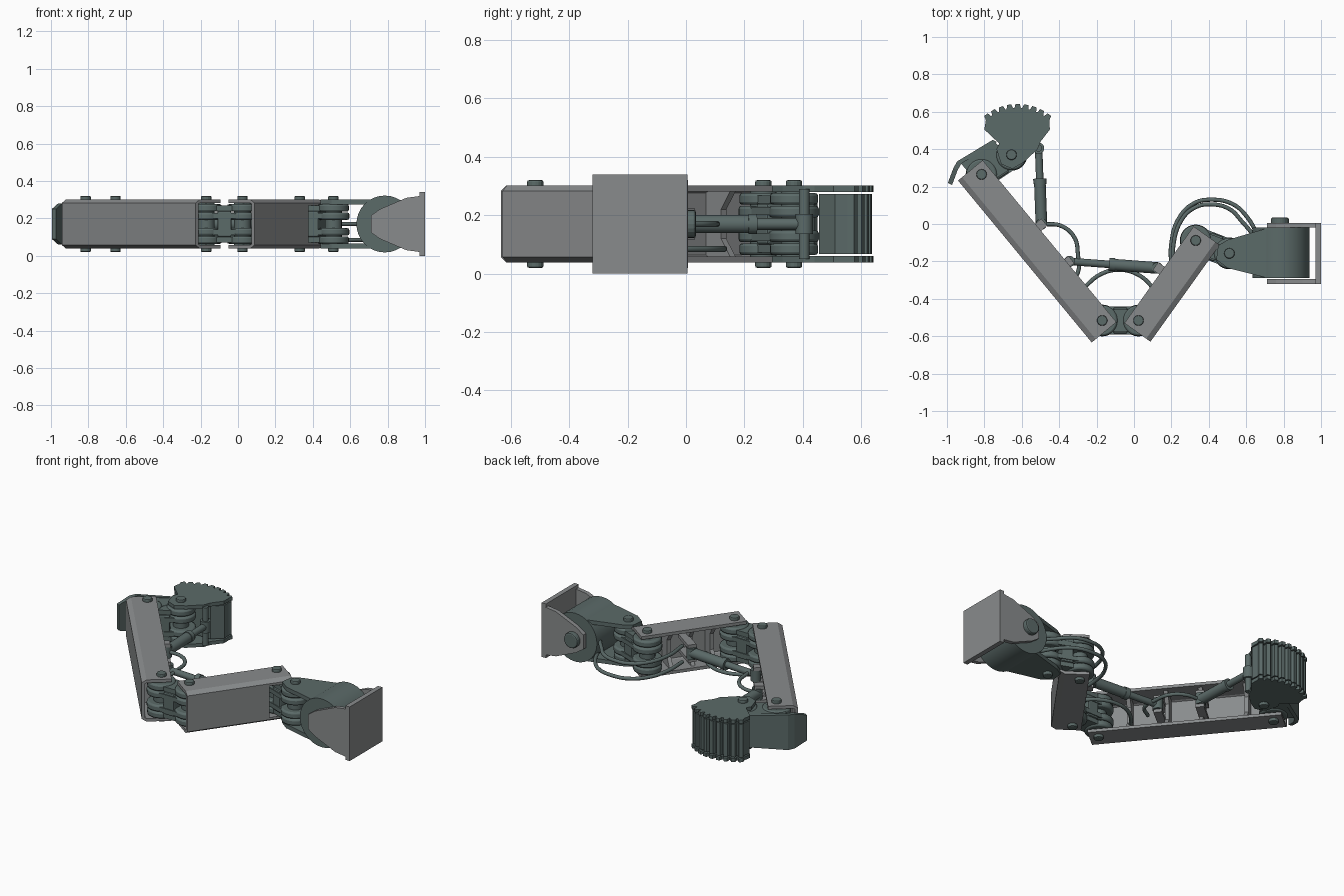
import bpy, bmesh
from math import sin, cos, pi, radians
from mathutils import Vector, Matrix

if "Cube" in bpy.data.objects:
    bpy.data.objects.remove(bpy.data.objects["Cube"])

def material(name, col):
    m = bpy.data.materials.new(name)
    m.diffuse_color = (*col, 1)
    m.use_nodes = True
    m.node_tree.nodes["Principled BSDF"].inputs["Base Color"].default_value = m.diffuse_color
    return m

LIGHT = material("shell_grey", (0.25, 0.26, 0.265))
DARK = material("joint_grey_green", (0.105, 0.145, 0.14))
MID = 0.17  # mid plane height; everything mirrors about it

def finish(name, bm, mat, bevel=0, smooth=False):
    bmesh.ops.recalc_face_normals(bm, faces=bm.faces)
    me = bpy.data.meshes.new(name)
    bm.to_mesh(me)
    bm.free()
    ob = bpy.data.objects.new(name, me)
    bpy.context.collection.objects.link(ob)
    me.materials.append(mat)
    if bevel:
        b = ob.modifiers.new("bevel", 'BEVEL')
        b.width, b.segments, b.limit_method = bevel, 2, 'ANGLE'
    if smooth:
        bpy.context.view_layer.objects.active = ob
        ob.select_set(True)
        bpy.ops.object.shade_smooth_by_angle(angle=radians(35))
        ob.select_set(False)
    return ob

def prism(name, pts, a, b, mat, to3d=lambda p, t: (p[0], p[1], t), bevel=0, smooth=False):
    """Extrude a 2D profile from a to b; to3d maps (point, height) to space."""
    bm = bmesh.new()
    lo, hi = ([bm.verts.new(to3d(p, t)) for p in pts] for t in (a, b))
    bm.faces.new(lo)
    bm.faces.new(hi)
    n = len(pts)
    for i in range(n):
        bm.faces.new((lo[i], lo[(i + 1) % n], hi[(i + 1) % n], hi[i]))
    return finish(name, bm, mat, bevel, smooth)

def along_y(p, t):
    return (p[0], t, p[1])

def mirrored(name, pts, d0, d1, mat, bevel=0, smooth=False):
    """Same profile above and below the mid plane."""
    for tag, s in (("upper", 1), ("lower", -1)):
        prism(f"{name}_{tag}", pts, MID + s * d0, MID + s * d1, mat, bevel=bevel, smooth=smooth)

def circle(c, r, n=28):
    return [(c[0] + r * cos(2 * pi * i / n), c[1] + r * sin(2 * pi * i / n)) for i in range(n)]

def rod(name, p, q, r, mat=DARK, n=20):
    p, q = Vector(p), Vector(q)
    bm = bmesh.new()
    rot = (q - p).to_track_quat('Z', 'Y').to_matrix().to_4x4()
    bmesh.ops.create_cone(bm, cap_ends=True, segments=n, radius1=r, radius2=r, depth=(q - p).length,
                          matrix=Matrix.Translation((p + q) / 2) @ rot)
    return finish(name, bm, mat, smooth=True)

# Channel arms: U section swept between pivots, open towards the inside of the bend
def arm(name, a, b, open_sign, cut, ribs):
    a, b = Vector(a), Vector(b)
    u = (b - a).normalized()
    v = Vector((-u.y, u.x)) * open_sign
    L = (b - a).length
    def swept(p, t):
        q = a + u * t + v * p[0]
        return (q.x, q.y, MID + p[1])
    for tag, s in (("upper", 1), ("lower", -1)):
        flange = [(0.053, 0.131 * s), (0.053, 0.112 * s), (-0.09, 0.112 * s),
                  (-0.118, 0.098 * s), (-0.118, 0.113 * s), (-0.09, 0.131 * s)]
        prism(f"{name}_{tag}_flange", flange, -0.055, L + 0.055, LIGHT, swept)
    wall = [(-0.118, -0.113), (-0.118, 0.113), (-0.1, 0.113), (-0.1, -0.113)]
    prism(f"{name}_back_wall", wall, -0.055, L + 0.055 - cut, LIGHT, swept)
    for t in ribs:
        rib = [(-0.1, -0.112), (-0.1, 0.112), (0.03, 0.112), (-0.02, 0.05), (-0.02, -0.05), (0.03, -0.112)]
        prism(f"{name}_rib", rib, t - 0.012, t + 0.012, LIGHT, swept)

ANKLE, FOOT = (-0.815, 0.265), (-0.655, 0.37)
KNEE_A, KNEE_B = (-0.17, -0.516), (0.024, -0.516)
ELBOW, WRIST = (0.33, -0.088), (0.51, -0.157)
arm("long_arm", ANKLE, KNEE_A, 1, 0, (0.16, 0.42, 0.62, 0.84))
arm("short_arm", KNEE_B, ELBOW, 1, 0.14, (0.13, 0.26, 0.39))

# Double pivot links: stacked discs, a bridge and through bolts
def link(name, a, b, r=0.085):
    a, b = Vector(a), Vector(b)
    u = (b - a).normalized()
    v = Vector((-u.y, u.x))
    for i, c in enumerate((a, b)):
        for d0, d1, k in ((0.022, 0.062, 1), (0.066, 0.106, 0.97)):
            mirrored(f"{name}_disc_{i}", circle(c, r * k), d0, d1, DARK, 0.01, True)
        rod(f"{name}_core_{i}", (*c, 0.05), (*c, 0.29), 0.045)
        for s in (-1, 1):
            prism(f"{name}_bolt_{i}", circle(c, 0.028, 16), MID + s * 0.1, MID + s * 0.15, DARK, bevel=0.006)
    for tag, d0, d1, w in (("bridge", 0.03, 0.058, 0.075), ("cheek", 0.07, 0.098, 0.06)):
        mirrored(f"{name}_{tag}", [tuple(p) for p in (a + v * w, b + v * w, b - v * w, a - v * w)], d0, d1, DARK)
    m0, m1 = a + u * 0.06, b - u * 0.06
    prism(f"{name}_hub", [tuple(p) for p in (m0 + v * 0.07, m1 + v * 0.07, m1 - v * 0.07, m0 - v * 0.07)],
          MID - 0.07, MID + 0.07, DARK, bevel=0.008)

link("ankle_link", ANKLE, FOOT)
link("knee_link", KNEE_A, KNEE_B)
link("wrist_link", ELBOW, WRIST)

# Toothed foot: ribbed pad between two scalloped side plates
def toothed(r_out, r_in, n=9):
    pts, step = [], 84 / n
    for i in range(n):
        for f, r in ((0.08, r_in), (0.25, r_out), (0.75, r_out), (0.92, r_in)):
            t = radians(132 - (i + f) * step)
            pts.append((-0.622 + r * cos(t), 0.362 + r * sin(t)))
    return pts
root = [(-0.45, 0.505), (-0.5, 0.44), (-0.515, 0.4), (-0.59, 0.33), (-0.65, 0.295),
        (-0.71, 0.32), (-0.735, 0.4), (-0.72, 0.43), (-0.8, 0.505)]
mirrored("foot_plate", toothed(0.28, 0.258) + root, 0.11, 0.132, DARK)
prism("foot_pad", toothed(0.276, 0.255) + [(-0.45, 0.51), (-0.51, 0.455), (-0.74, 0.455), (-0.8, 0.51)],
      0.067, 0.273, DARK)
rod("foot_rod_pin", (-0.51, 0.405, 0.05), (-0.51, 0.405, 0.29), 0.018)

# Heel guard: bent plate with tapering ends and side webs
bm = bmesh.new()
rows = []
for x, y, h in ((-0.755, 0.45, 0.1), (-0.945, 0.335, 0.11), (-0.965, 0.3, 0.108), (-0.995, 0.22, 0.08)):
    rows.append([bm.verts.new((x + dx, y - dy, MID + s * h))
                 for dx, dy, s in ((0, 0, -1), (0, 0, 1), (0.022, 0.012, 1), (0.022, 0.012, -1))])
for r0, r1 in zip(rows, rows[1:]):
    for i in range(4):
        j = (i + 1) % 4
        bm.faces.new((r0[i], r0[j], r1[j], r1[i]))
bm.faces.new(rows[0])
bm.faces.new(rows[-1])
finish("heel_guard", bm, DARK)
mirrored("heel_web", [(-0.755, 0.445), (-0.935, 0.335), (-0.88, 0.27), (-0.75, 0.28), (-0.7, 0.4)],
         0.075, 0.1, DARK)

# Hydraulic rams: barrel, rod, end eyes and anchor pins
def ram(name, rod_end, barrel_end, split):
    p, q = Vector((*rod_end, MID)), Vector((*barrel_end, MID))
    m = p.lerp(q, split)
    rod(name + "_rod", p, m, 0.02)
    rod(name + "_barrel", m, q, 0.031)
    rod(name + "_collar", m, m.lerp(q, 0.12), 0.035)
    for tag, e in (("rod", p), ("barrel", q)):
        rod(f"{name}_{tag}_eye", e - Vector((0, 0, 0.035)), e + Vector((0, 0, 0.035)), 0.03)
ram("foot_ram", (-0.51, 0.405), (-0.495, 0.0), 0.4)
ram("knee_ram", (-0.345, -0.2), (0.125, -0.235), 0.45)

# Anchor lugs tying rams to the arm back walls
def lug(name, p, q, w=0.025):
    p, q = Vector(p), Vector(q)
    n = (q - p).normalized()
    v = Vector((-n.y, n.x)) * w
    mirrored(name, [tuple(c) for c in (p + v, q + v, q - v, p - v)], 0.033, 0.055, LIGHT)
lug("foot_ram_lug", (-0.48, 0.01), (-0.61, -0.1))
lug("knee_ram_lug", (-0.335, -0.19), (-0.46, -0.29))
lug("short_arm_lug", (0.115, -0.225), (0.25, -0.32))

# Hoses
def hose(name, pts, z, r=0.011):
    cu = bpy.data.curves.new(name, 'CURVE')
    cu.dimensions, cu.bevel_depth, cu.bevel_resolution, cu.resolution_u = '3D', r, 3, 10
    cu.use_fill_caps = True
    sp = cu.splines.new('BEZIER')
    sp.bezier_points.add(len(pts) - 1)
    for bp, p in zip(sp.bezier_points, pts):
        bp.co = (*p, z)
        bp.handle_left_type = bp.handle_right_type = 'AUTO'
    cu.materials.append(DARK)
    tmp = bpy.data.objects.new(name + "_path", cu)
    bpy.context.collection.objects.link(tmp)
    bpy.context.view_layer.update()
    me = bpy.data.meshes.new_from_object(tmp.evaluated_get(bpy.context.evaluated_depsgraph_get()))
    bpy.data.objects.remove(tmp)
    bpy.context.collection.objects.link(bpy.data.objects.new(name, me))
hose("ankle_hose", [(-0.48, 0), (-0.39, -0.01), (-0.32, -0.07), (-0.3, -0.16), (-0.305, -0.27), (-0.38, -0.33)], MID)
hose("knee_hose", [(-0.3, -0.39), (-0.25, -0.325), (-0.17, -0.265), (-0.08, -0.245), (0.02, -0.27), (0.1, -0.34), (0.14, -0.4)], 0.1)
hose("wrist_hose_outer", [(0.2, -0.25), (0.2, -0.1), (0.24, 0.03), (0.32, 0.11), (0.41, 0.13), (0.53, 0.105), (0.61, 0.03), (0.67, -0.08)], 0.085)
hose("wrist_hose_inner", [(0.22, -0.28), (0.21, -0.12), (0.26, 0.03), (0.33, 0.09), (0.41, 0.105), (0.51, 0.08), (0.58, 0.01), (0.69, -0.12)], MID)

# Wrist fork and swivel drum
fork = [(0.44, -0.19), (0.45, -0.115), (0.5, -0.085), (0.72, -0.02), (0.8, -0.02), (0.8, -0.29), (0.72, -0.29), (0.5, -0.235)]
mirrored("wrist_fork", fork, 0.105, 0.13, DARK)
prism("swivel_drum", circle((0.785, MID), 0.152, 32), -0.29, -0.02, DARK, along_y, smooth=True)

# Mounting bracket: square plate, two tapered cheeks and a pin
prism("mount_plate", [(0.97, 0), (1, 0), (1, 0.34), (0.97, 0.34)], -0.32, 0.005, LIGHT, along_y)
half = [(0.71, 0.045), (0.76, 0.08), (0.9, 0.14), (0.975, 0.15)]
cheek = [(x, MID + h) for x, h in half] + [(x, MID - h) for x, h in reversed(half)]
for y in (-0.32, -0.02):
    prism("mount_cheek", cheek, y, y + 0.026, LIGHT, along_y)
prism("mount_pin", circle((0.78, MID), 0.048, 20), -0.03, 0.034, DARK, along_y, bevel=0.008)
